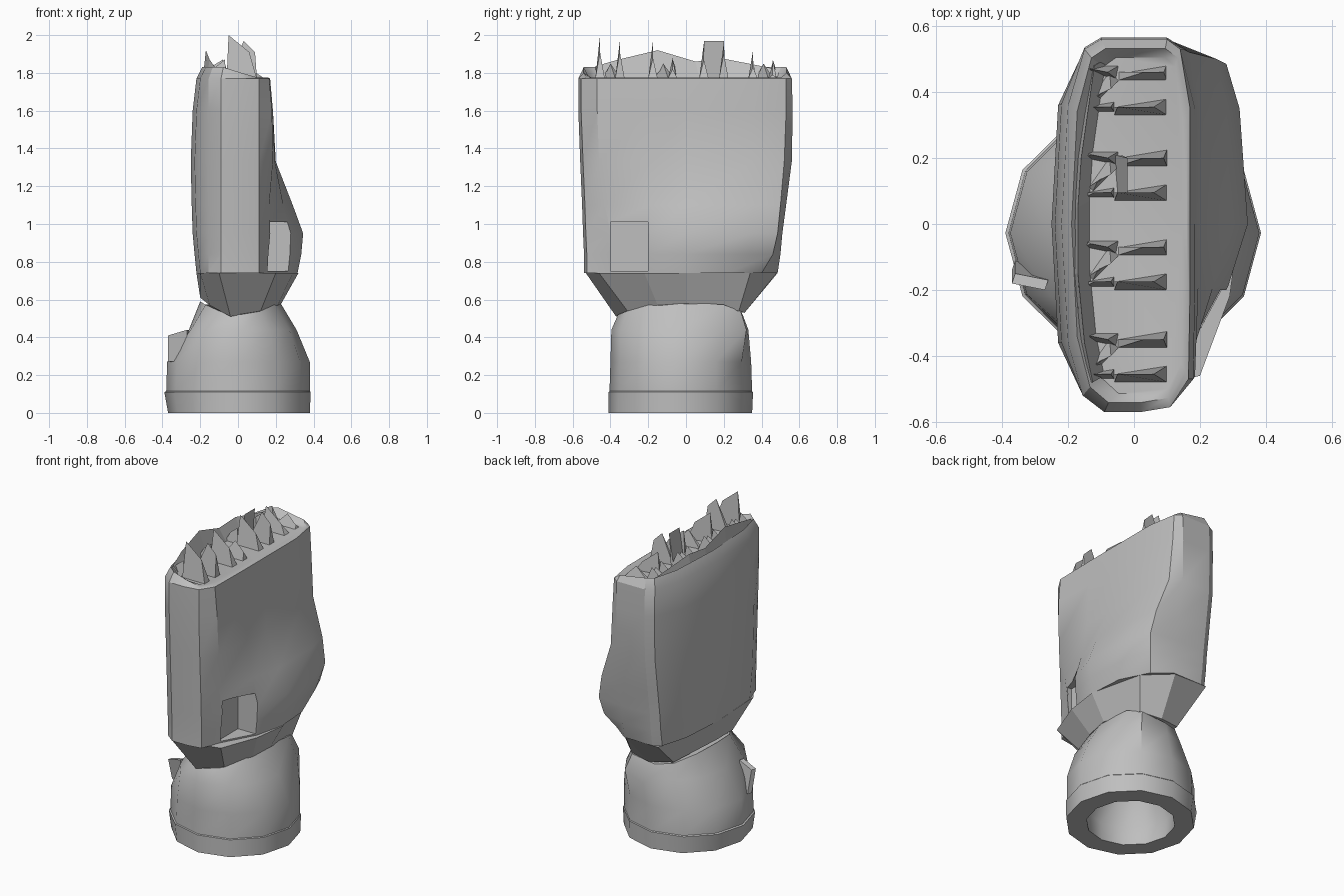
import bpy, bmesh, math
from mathutils import Vector

cube = bpy.data.objects.get("Cube")
if cube:
    bpy.data.objects.remove(cube, do_unlink=True)

grey = bpy.data.materials.new("plain_grey")
grey.use_nodes = True
colour = (0.52, 0.52, 0.52, 1)
grey.diffuse_color = colour
grey.node_tree.nodes["Principled BSDF"].inputs["Base Color"].default_value = colour


def finish(name, bm, smooth=0):
    """Turn a bmesh into a named object with the shared material."""
    bmesh.ops.recalc_face_normals(bm, faces=bm.faces)
    mesh = bpy.data.meshes.new(name)
    bm.to_mesh(mesh)
    bm.free()
    mesh.materials.append(grey)
    obj = bpy.data.objects.new(name, mesh)
    bpy.context.collection.objects.link(obj)
    if smooth:
        bpy.ops.object.select_all(action='DESELECT')
        obj.select_set(True)
        bpy.context.view_layer.objects.active = obj
        bpy.ops.object.shade_smooth_by_angle(angle=math.radians(smooth))
    return obj


def loft(rings):
    """Skin a list of equal-length point rings and cap both ends."""
    bm = bmesh.new()
    loops = [[bm.verts.new(p) for p in ring] for ring in rings]
    n = len(loops[0])
    for low, high in zip(loops, loops[1:]):
        for i in range(n):
            j = (i + 1) % n
            bm.faces.new((low[i], low[j], high[j], high[i]))
    bm.faces.new(loops[0])
    bm.faces.new(loops[-1])
    return bm


def oval(z, x0, x1, y0, y1, dip=0):
    """Twelve-point ring filling the box x0..x1, y0..y1, dipping front and back."""
    cx, cy, rx, ry = (x0 + x1) / 2, (y0 + y1) / 2, (x1 - x0) / 2, (y1 - y0) / 2
    ring = []
    for i in range(12):
        c, s = math.cos(i * math.tau / 12), math.sin(i * math.tau / 12)
        ring.append(Vector((cx + rx * c, cy + ry * s, z - dip * s * s)))
    return ring


# Hollow round foot, from the inner cavity round the rim and up to the neck
shoulder = oval(0.44, -0.26, 0.31, -0.395, 0.33)
neck = oval(0.59, -0.2, 0.22, -0.36, 0.3, dip=0.07)
for ring, index, x, y in ((shoulder, 1, 0.29, 0.19), (shoulder, 2, 0.21, 0.32),
                          (shoulder, 7, -0.25, -0.22), (shoulder, 8, -0.16, -0.36),
                          (neck, 1, 0.22, 0.2), (neck, 2, 0.18, 0.29)):
    ring[index].xy = (x, y)
foot = [oval(0.3, -0.2, 0.2, -0.22, 0.17),
        oval(0.12, -0.27, 0.27, -0.3, 0.24),
        oval(0, -0.26, 0.26, -0.29, 0.23),
        oval(0, -0.37, 0.38, -0.41, 0.35),
        oval(0.11, -0.39, 0.385, -0.41, 0.355),
        oval(0.115, -0.38, 0.38, -0.405, 0.35),
        oval(0.27, -0.375, 0.38, -0.4, 0.345),
        shoulder, neck]
finish("round_foot", loft(foot), 35)

# Torn flap standing off the foot's side
flap = [[(-0.37, -0.18, 0.41), (-0.27, -0.2, 0.44), (-0.27, -0.19, 0.28), (-0.37, -0.14, 0.27)]]
flap.append([(x + 0.01, y + 0.03, z) for x, y, z in flap[0]])
finish("foot_flap", loft(flap))

# Flared collar between foot and body, with uneven facets
collar_low = [(0.23, 0, 0.58), (0.19, 0.28, 0.54), (0.05, 0.31, 0.53), (-0.1, 0.27, 0.55),
              (-0.2, -0.02, 0.61), (-0.15, -0.26, 0.57), (-0.04, -0.37, 0.51),
              (0.12, -0.31, 0.54), (0.21, -0.15, 0.57)]
collar_high = [(0.32, 0), (0.24, 0.34), (0.09, 0.48), (-0.14, 0.485), (-0.22, 0),
               (-0.2, -0.4), (-0.1, -0.53), (0.2, -0.46), (0.29, -0.22)]
finish("collar", loft([collar_low, [(x, y, 0.74) for x, y in collar_high]]))


def slab(z, left, front, back, edge, notch, bulge, rear, corner):
    """Body cross-section: rounded box whose right side can swell."""
    return [(-0.09, front, z), (0.02, front, z), (0.11, front + 0.015, z), (*edge, z),
            (notch, -0.19, z), (bulge, 0, z), (*rear, z), (*corner, z),
            (0.1, back, z), (-0.1, back, z), (-0.15, back - 0.03, z),
            (left + 0.02, back - 0.2, z), (left, 0, z), (left + 0.02, -0.36, z),
            (-0.155, front + 0.05, z)]


# Main body
body_rings = [
    slab(0.74, -0.22, -0.54, 0.485, (0.15, -0.41), 0.27, 0.315, (0.3, 0.22), (0.21, 0.4)),
    slab(0.84, -0.23, -0.54, 0.5, (0.155, -0.41), 0.28, 0.335, (0.31, 0.34), (0.26, 0.46)),
    slab(0.95, -0.24, -0.545, 0.51, (0.16, -0.42), 0.285, 0.345, (0.32, 0.35), (0.28, 0.485)),
    slab(1.1, -0.245, -0.55, 0.53, (0.165, -0.43), 0.24, 0.29, (0.28, 0.36), (0.25, 0.5)),
    slab(1.33, -0.25, -0.56, 0.56, (0.185, -0.46), 0.195, 0.2, (0.2, 0.35), (0.17, 0.52)),
    slab(1.6, -0.24, -0.57, 0.565, (0.18, -0.47), 0.185, 0.185, (0.185, 0.35), (0.15, 0.53)),
    slab(1.77, -0.22, -0.57, 0.56, (0.165, -0.47), 0.17, 0.17, (0.17, 0.35), (0.14, 0.53))]
top = [(x * (0.95 if x > 0 else 0.86), y * 0.95, 1.775 if x > 0.105 else 1.8 if x > 0 else 1.83)
       for x, y, z in body_rings[-1]]
floor = [(x * 0.75 + 0.02, y * 0.9, 1.775) for x, y, z in body_rings[-1]]
body = finish("body", loft(body_rings + [top, floor]), 30)

# Square pocket cut in the swollen side, open to the collar below
cutter_bm = bmesh.new()
bmesh.ops.create_cube(cutter_bm, size=1)
for v in cutter_bm.verts:
    v.co = Vector((0.29 + v.co.x * 0.3, -0.3 + v.co.y * 0.2, 0.88 + v.co.z * 0.26))
cutter = finish("pocket_cutter", cutter_bm)
cutter.hide_render = True
cutter.hide_viewport = True
cut = body.modifiers.new("pocket", 'BOOLEAN')
cut.operation = 'DIFFERENCE'
cut.solver = 'EXACT'
cut.object = cutter


def shard(bm, start, end, tip_a, tip_b, depth=0.05):
    """Wedge from a flat foot to a sharp sloping upper edge."""
    a, b = Vector((*start, 1.77)), Vector((*end, 1.77))
    side = (b - a).cross(Vector((0, 0, 1))).normalized() * depth / 2
    p, q, r, s = [bm.verts.new(v) for v in (a, b - side, b + side, a + side)]
    t, u = bm.verts.new(tip_a), bm.verts.new(tip_b)
    for f in ((p, q, r, s), (p, q, u, t), (r, s, t, u), (q, r, u), (s, p, t)):
        bm.faces.new(f)


# Four ragged stumps along the top, each a broken ring of splinters
bm = bmesh.new()
for y, near, far in ((-0.4, 2.0, 1.97), (-0.12, 1.97, 1.88), (0.15, 1.96, 1.96), (0.41, 1.92, 1.85)):
    lo, hi = y - 0.055, y + 0.05
    shard(bm, (-0.06, lo), (0.1, lo), (-0.05, lo, near), (0.06, lo, near - 0.09))
    shard(bm, (-0.05, hi), (0.1, hi), (0.03, hi, far), (0.09, hi, far - 0.06))
    shard(bm, (-0.15, lo), (-0.06, lo), (-0.12, lo, 1.83), (-0.07, lo, 1.87), 0.03)
    shard(bm, (-0.15, hi + 0.02), (-0.05, hi), (-0.13, hi + 0.01, 1.84), (-0.08, hi, 1.87), 0.04)
    shard(bm, (-0.14, y - 0.04), (-0.06, y + 0.04), (-0.11, y - 0.02, 1.81), (-0.07, y, 1.85), 0.04)
# Broad upright chip joining the splinters of one stump
shard(bm, (-0.05, 0.09), (-0.05, 0.21), (-0.02, 0.095, 1.97), (-0.02, 0.2, 1.97), 0.02)
finish("top_splinters", bm)

# Low jagged ridge along the left rim
profile = [(-0.48, 1.835, -0.14), (-0.36, 1.87, -0.165), (-0.15, 1.92, -0.185),
           (0.05, 1.86, -0.185), (0.2, 1.875, -0.175), (0.48, 1.82, -0.135)]
ridge = [[(x, y, 1.78), (x + 0.015, y, z), (x + 0.05, y + 0.02, 1.775)] for y, z, x in profile]
finish("rim_ridge", loft(ridge))
